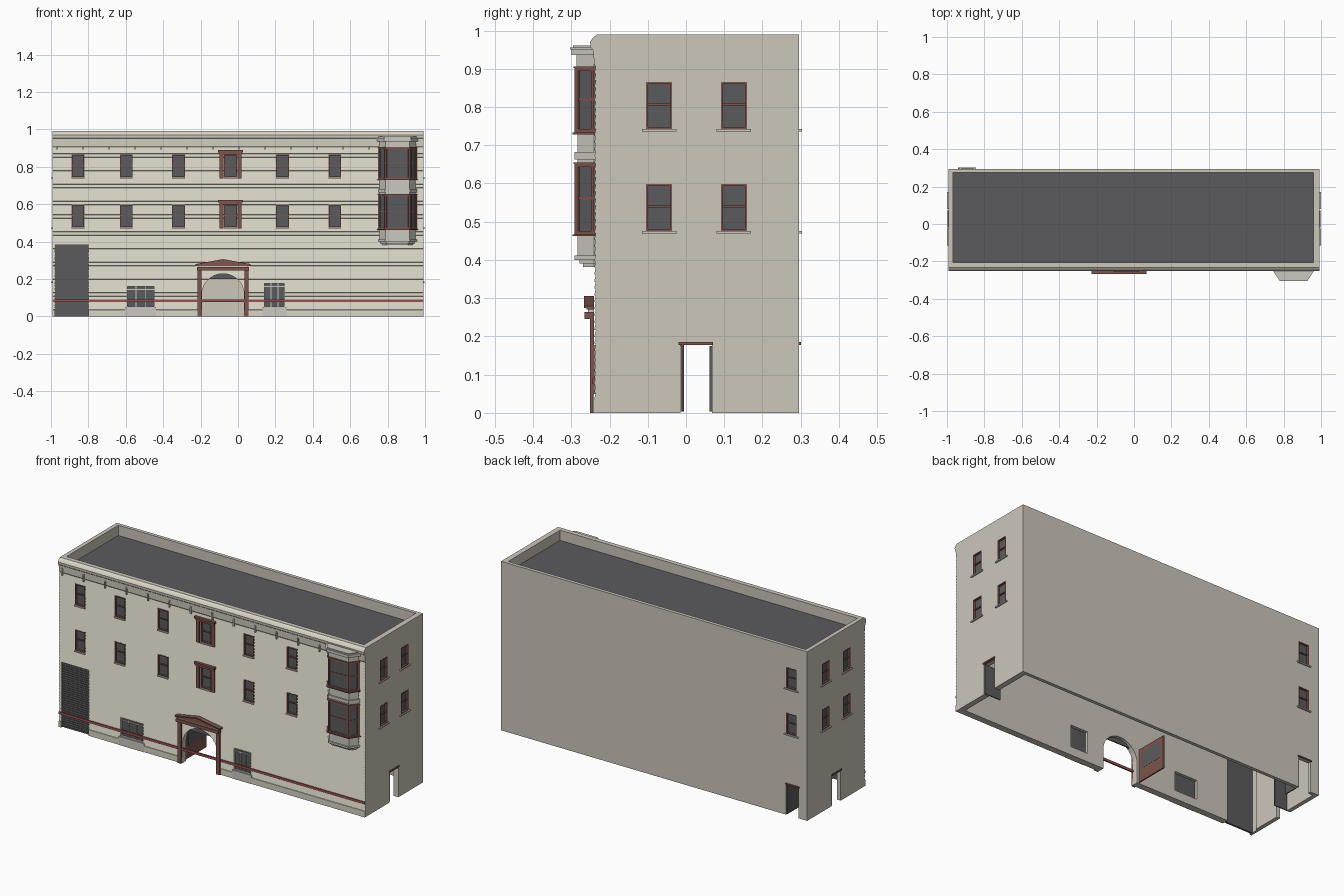
import bpy, bmesh, math
from mathutils import Vector

if "Cube" in bpy.data.objects:
    bpy.data.objects.remove(bpy.data.objects["Cube"])


def material(name, rgb):
    m = bpy.data.materials.new(name)
    m.use_nodes = True
    m.diffuse_color = (*rgb, 1)
    m.node_tree.nodes["Principled BSDF"].inputs["Base Color"].default_value = (*rgb, 1)
    return m


WALL = material("beige_wall", (.61, .57, .5))
SIDING = material("cream_siding", (.69, .66, .56))
TRIM = material("pale_trim", (.6, .58, .52))
GLASS = material("dark_grey", (.105, .105, .11))
BROWN = material("red_brown", (.21, .09, .075))
STRIPE = material("dull_red", (.3, .08, .08))

# Axis orders for prisms: (profile u, profile v, sweep w) to xyz
ALONG_X = lambda u, v, w: (w, u, v)
ALONG_Y = lambda u, v, w: (u, w, v)
ALONG_Z = lambda u, v, w: (u, v, w)

X, FRONT, BACK = .992, -.24, .295


def add_prism(bm, pts, a, b, place):
    lo = [bm.verts.new(place(u, v, a)) for u, v in pts]
    hi = [bm.verts.new(place(u, v, b)) for u, v in pts]
    bm.faces.new(lo)
    bm.faces.new(hi[::-1])
    for i in range(len(pts)):
        j = (i + 1) % len(pts)
        bm.faces.new((lo[j], lo[i], hi[i], hi[j]))


def prisms(name, mat, items):
    """One object from (profile, start, end, axis) items."""
    bm = bmesh.new()
    for item in items:
        add_prism(bm, *item)
    bmesh.ops.recalc_face_normals(bm, faces=bm.faces)
    me = bpy.data.meshes.new(name)
    bm.to_mesh(me)
    bm.free()
    me.materials.append(mat)
    ob = bpy.data.objects.new(name, me)
    bpy.context.collection.objects.link(ob)
    return ob


def block(x0, x1, y0, y1, z0, z1):
    return ([(x0, y0), (x1, y0), (x1, y1), (x0, y1)], z0, z1, ALONG_Z)


def on_wall(wall, u0, u1, d0, d1, z0, z1):
    """Block on a wall: u runs along it, d points outward."""
    if wall == "front":
        return block(u0, u1, FRONT - d1, FRONT - d0, z0, z1)
    if wall == "back":
        return block(u0, u1, BACK + d0, BACK + d1, z0, z1)
    if wall == "right":
        return block(X + d0, X + d1, u0, u1, z0, z1)
    return block(-X - d1, -X - d0, u0, u1, z0, z1)


def frame(wall, u0, u1, z0, z1, t, d0, d1):
    return [on_wall(wall, u0, u0 + t, d0, d1, z0, z1),
            on_wall(wall, u1 - t, u1, d0, d1, z0, z1),
            on_wall(wall, u0 + t, u1 - t, d0, d1, z0, z0 + t),
            on_wall(wall, u0 + t, u1 - t, d0, d1, z1 - t, z1)]


cuts = []


# Sash windows
def window(wall, u, z):
    u0, u1, z1, mid = u - .034, u + .034, z + .122, z + .064
    cuts.append(on_wall(wall, u0, u1, -.06, .05, z, z1))
    bars = frame(wall, u0, u1, z, z1, .005, -.014, .001)
    bars.append(on_wall(wall, u0, u1, -.014, -.005, mid - .003, mid + .003))
    prisms(wall + "_window_frame", BROWN, bars)
    prisms(wall + "_window_glass", GLASS, [on_wall(wall, u0, u1, -.016, -.011, z, z1)])
    over = 0 if wall == "front" else .011
    prisms(wall + "_window_sill", TRIM,
           [on_wall(wall, u0 - over, u1 + over, -.01, .008, z - .007, z)])


for z in (.476, .743):
    for u in (-.855, -.597, -.318, -.04, .238, .517):
        window("front", u, z)
    for wall in ("left", "right"):
        for u in (-.07, .125):
            window(wall, u, z)
    window("back", -.89, z)
    # Surround of the middle window
    prisms("window_surround", BROWN, [
        on_wall("front", -.1, -.078, 0, .008, z - .005, z + .122),
        on_wall("front", -.002, .02, 0, .008, z - .005, z + .122),
        on_wall("front", -.1, .02, 0, .01, z + .122, z + .134),
        on_wall("front", -.107, .027, 0, .016, z + .134, z + .146)])

# Side and back doorways with leaves opened inward
for wall, u0, u1, hinge in (("right", -.015, .068, -.015), ("left", -.015, .068, .062),
                            ("back", -.937, -.855, -.861)):
    cuts.append(on_wall(wall, u0, u1, -.06, .05, -.05, .178))
    prisms(wall + "_door", GLASS, [on_wall(wall, hinge, hinge + .006, -.105, -.002, .003, .175)])
    prisms(wall + "_door_lintel", BROWN,
           [on_wall(wall, u0 - .005, u1 + .003, -.01, .006, .178, .186)])

# Shutter door
cuts.append(on_wall("front", -.978, -.8, -.06, .05, -.05, .382))
slats = [on_wall("front", -.978, -.8, -.02, -.012, 0, .382)]
slats += [on_wall("front", -.978, -.8, -.012, -.009, i * .0127, i * .0127 + .008) for i in range(30)]
prisms("shutter_door", GLASS, slats)

# Low windows
for u0, u1, z1, columns in ((-.595, -.447, .162, 3), (.14, .25, .178, 3)):
    cuts.append(on_wall("front", u0, u1, -.06, .05, .05, z1))
    prisms("low_window_glass", GLASS, [on_wall("front", u0, u1, -.018, -.012, .05, z1)])
    bars = frame("front", u0, u1, .05, z1, .003, -.012, 0)
    bars.append(on_wall("front", u0, u1, -.012, -.006, z1 - .022, z1 - .016))
    for i in range(1, columns):
        u = u0 + (u1 - u0) * i / columns
        bars.append(on_wall("front", u - .002, u + .002, -.012, -.006, .05, z1))
    prisms("low_window_bars", TRIM, bars)
    prisms("low_window_apron", TRIM, [on_wall("front", u0 - .008, u1 + .008, 0, .005, 0, .05)])

# Arched entrance
CX, R, SPRING = -.08, .113, .115


def arc(a0, a1, n):
    angles = [math.radians(a0 + (a1 - a0) * i / n) for i in range(n + 1)]
    return [(CX + R * math.cos(a), SPRING + R * math.sin(a)) for a in angles]


cuts.append(([(CX - R, -.05), (CX + R, -.05)] + arc(0, 180, 20), FRONT - .05, FRONT + .06, ALONG_Y))
prisms("arch_transom", GLASS, [(arc(48, 132, 10), FRONT + .012, FRONT + .018, ALONG_Y)])
HX = CX - R - .015
prisms("entrance_door", BROWN, [block(HX, HX + .008, -.2, -.005, .003, .195)])
prisms("entrance_door_glass", GLASS, [block(HX - .001, HX + .009, -.175, -.03, .075, .17)])

# Porch posts, beam and pediment
prisms("porch_posts", BROWN, [on_wall("front", CX + s - .011, CX + s + .011, 0, .011, 0, .246)
                              for s in (-.125, .125)])
prisms("porch_beam", BROWN, [on_wall("front", CX - .138, CX + .138, 0, .025, .246, .264)])
prisms("porch_frieze", TRIM, [on_wall("front", CX - .13, CX + .13, 0, .016, .264, .27)])
gable = [(CX - .146, .27), (CX + .146, .27), (CX + .146, .279), (CX, .305), (CX - .146, .279)]
prisms("porch_pediment", BROWN, [(gable, FRONT - .02, FRONT, ALONG_Y)])
rakes = [[(CX + s * .146, .274), (CX + s * .146, .28), (CX, .306), (CX, .299)] for s in (-1, 1)]
prisms("porch_rakes", BROWN, [(r, FRONT - .027, FRONT, ALONG_Y) for r in rakes])

# Outer walls: clapboard front and cornice in one swept profile
profile = [(BACK, 0), (BACK, .99), (-.232, .99), (-.243, .982), (-.251, .97),
           (-.249, .955), (-.243, .95), (FRONT, .912)]
boards, base, top = 48, .035, .905
step = (top - base) / boards
for i in range(boards):
    z = top - i * step
    profile += [(FRONT + .004, z), (FRONT, z - step + .001)]
profile += [(FRONT - .003, base), (FRONT - .003, 0)]
shell = prisms("building_walls", WALL, [(profile, -X, X, ALONG_X)])
core = prisms("core_cutter", WALL, [block(-.968, .96, -.205, .275, -.1, 1.2)])
holes = prisms("opening_cutter", WALL, cuts)
for cutter in (core, holes):
    cutter.hide_render = True
    mod = shell.modifiers.new("cut", "BOOLEAN")
    mod.operation, mod.solver, mod.object = "DIFFERENCE", "EXACT", cutter
bpy.context.view_layer.update()
cut_mesh = bpy.data.meshes.new_from_object(
    shell.evaluated_get(bpy.context.evaluated_depsgraph_get()))
shell.modifiers.clear()
shell.data = cut_mesh
for cutter in (core, holes):
    bpy.data.objects.remove(cutter)
cut_mesh.materials.clear()
cut_mesh.materials.append(WALL)
cut_mesh.materials.append(SIDING)
for p in cut_mesh.polygons:
    p.material_index = int(p.center.y < FRONT + .0035 and abs(p.normal.x) < .5)

prisms("roof", GLASS, [block(-.97, .962, -.207, .277, .92, .93)])
prisms("front_stripe", STRIPE, [on_wall("front", -X, X, -.004, .004, .076, .09)])
prisms("cornice_brackets", TRIM, [on_wall("front", x - .004, x + .004, -.004, .007, .893, .935)
                                  for x in [-.97 + .139 * i for i in range(13)]])

# Bay window
BX = .853


def bay(out):
    """Trapezoid plan reaching y = -out, from wall to front to wall."""
    g = out - .29
    return [(BX - .102 - g, FRONT + .005), (BX - .102 - g, FRONT), (BX - .067 - g * .5, -out),
            (BX + .067 + g * .5, -out), (BX + .102 + g, FRONT), (BX + .102 + g, FRONT + .005)]


layers = [(.27, .382, .391), (.279, .391, .4), (.291, .4, .411), (.284, .411, .462),
          (.284, .655, .73), (.291, .663, .682), (.286, .905, .936), (.299, .936, .95),
          (.304, .95, .955), (.296, .955, .961)]
prisms("bay_panels", TRIM, [(bay(o), a, b, ALONG_Z) for o, a, b in layers])

for z0, z1 in ((.462, .655), (.728, .906)):
    mid = (z0 + z1) / 2 + .003
    prisms("bay_glass", GLASS, [(bay(.286), z0, z1, ALONG_Z)])
    bars = [(bay(.297), z0, z0 + .005, ALONG_Z), (bay(.291), z0 + .005, z0 + .014, ALONG_Z),
            (bay(.291), z1 - .012, z1 - .004, ALONG_Z), (bay(.294), z1 - .004, z1, ALONG_Z),
            (bay(.289), mid - .003, mid + .003, ALONG_Z)]
    outer, inner = [[Vector(p) for p in bay(o)] for o in (.291, .283)]
    for i, t in ((1, .17), (2, .07), (3, .17)):
        for a, b in ((0, t), (1 - t, 1)):
            quad = [outer[i].lerp(outer[i + 1], a), outer[i].lerp(outer[i + 1], b),
                    inner[i].lerp(inner[i + 1], b), inner[i].lerp(inner[i + 1], a)]
            bars.append((quad, z0, z1, ALONG_Z))
    prisms("bay_frame", BROWN, bars)
